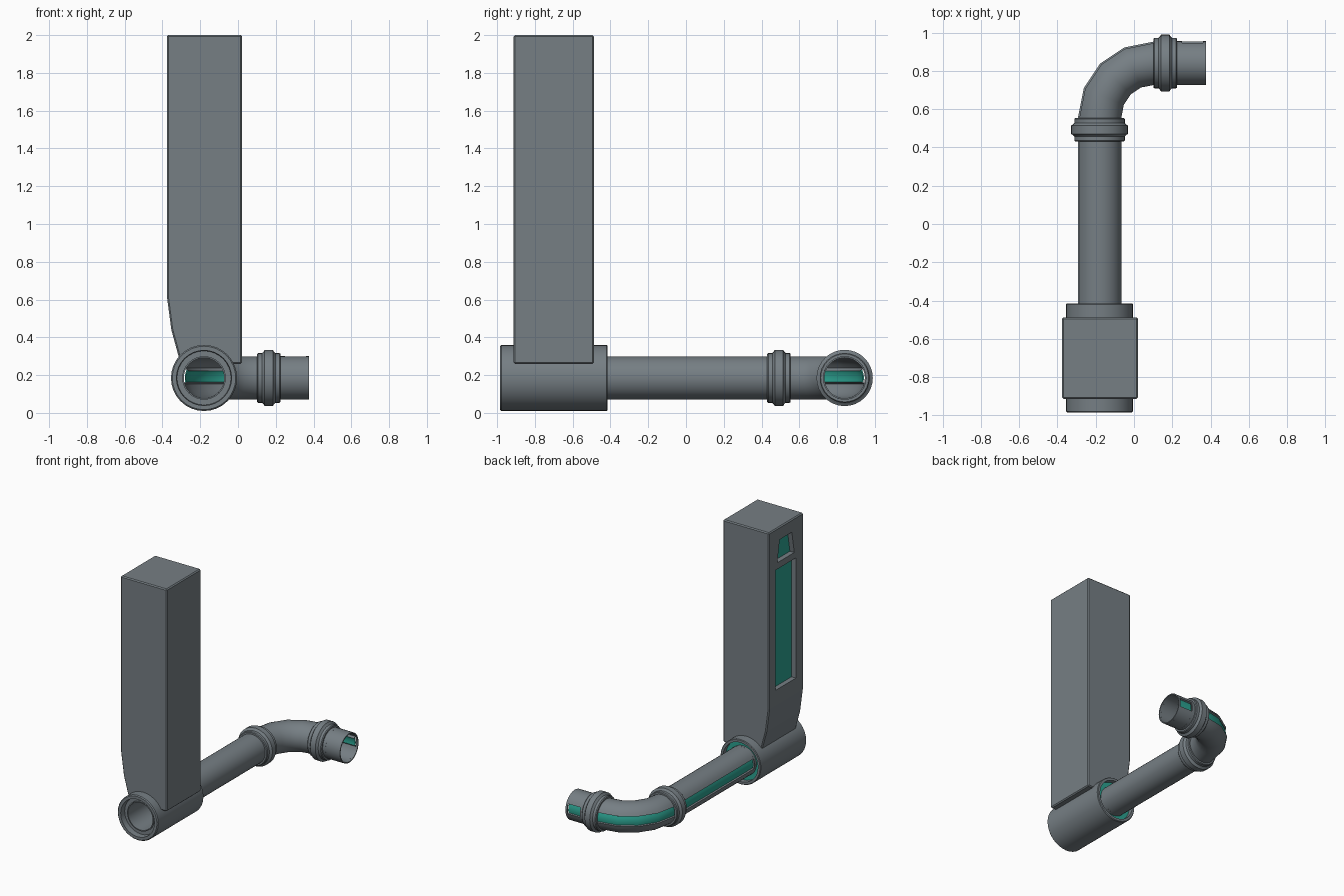
import bpy, bmesh, math
from mathutils import Vector

if "Cube" in bpy.data.objects:
    bpy.data.objects.remove(bpy.data.objects["Cube"])

def material(name, col):
    m = bpy.data.materials.new(name)
    m.diffuse_color = (*col, 1)
    m.use_nodes = True
    m.node_tree.nodes["Principled BSDF"].inputs["Base Color"].default_value = m.diffuse_color
    return m

GREY = material("slate grey", (0.18, 0.21, 0.23))
TEAL = material("teal glass", (0.025, 0.36, 0.28))
PX, PZ, PY = -0.18, 0.185, 0.84      # pipe axis: x of long run, height, y of short run
UP = Vector((0, 0, 1))

def finish(name, bm, mat, smooth=True):
    bmesh.ops.recalc_face_normals(bm, faces=bm.faces)
    me = bpy.data.meshes.new(name)
    bm.to_mesh(me)
    bm.free()
    ob = bpy.data.objects.new(name, me)
    bpy.context.collection.objects.link(ob)
    me.materials.append(mat)
    bpy.context.view_layer.objects.active = ob
    ob.select_set(True)
    if smooth:
        bpy.ops.object.shade_smooth_by_angle(angle=math.radians(35))
    ob.select_set(False)
    return ob

def prism(name, pts, offset, mat):
    """Extrude a planar polygon along an offset."""
    bm = bmesh.new()
    f = bm.faces.new([bm.verts.new(p) for p in pts])
    r = bmesh.ops.extrude_face_region(bm, geom=[f])
    vs = [g for g in r["geom"] if isinstance(g, bmesh.types.BMVert)]
    bmesh.ops.translate(bm, verts=vs, vec=offset)
    return finish(name, bm, mat, False)

def sweep(name, frames, profile, mat, closed_ends=True):
    """Sweep a closed (outward, up) profile along (point, outward) frames."""
    bm = bmesh.new()
    rings = [[bm.verts.new(Vector(p) + Vector(n) * a + UP * b) for a, b in profile]
             for p, n in frames]
    k = len(profile)
    for r0, r1 in zip(rings, rings[1:]):
        for i in range(k):
            j = (i + 1) % k
            bm.faces.new((r0[i], r0[j], r1[j], r1[i]))
    if closed_ends:
        bm.faces.new(rings[0])
        bm.faces.new(rings[-1])
    return finish(name, bm, mat)

def lathe(name, origin, axis, profile, mat, sides=32):
    """Turn a closed (along, radius) profile about a horizontal axis."""
    axis = Vector(axis)
    side = axis.cross(UP)
    bm = bmesh.new()
    rings = []
    for i in range(sides):
        t = 2 * math.pi * i / sides
        d = side * math.cos(t) + UP * math.sin(t)
        rings.append([bm.verts.new(Vector(origin) + axis * a + d * r) for a, r in profile])
    k = len(profile)
    for i in range(sides):
        r0, r1 = rings[i], rings[(i + 1) % sides]
        for j in range(k):
            m = (j + 1) % k
            bm.faces.new((r0[j], r0[m], r1[m], r1[j]))
    return finish(name, bm, mat)

def arc(r, a0, a1, n):
    return [(r * math.cos(math.radians(a0 + (a1 - a0) * i / n)),
             r * math.sin(math.radians(a0 + (a1 - a0) * i / n))) for i in range(n + 1)]

def cut(ob, cutter):
    m = ob.modifiers.new("cut", "BOOLEAN")
    m.object, m.operation, m.solver = cutter, "DIFFERENCE", "EXACT"
    bpy.context.view_layer.objects.active = ob
    bpy.ops.object.modifier_apply(modifier=m.name)
    bpy.data.objects.remove(cutter)

# Pipe wall with a slot on its outward side, and the glass strip set in the slot
S0, S1, R = -13, 25, 0.115
WALL = arc(R, S1, S0 + 360, 28) + [(0.09 * math.cos(math.radians(S0)), 0.09 * math.sin(math.radians(S0)))] \
    + arc(0.107, S0 + 356, S1 + 4, 26) \
    + [(0.09 * math.cos(math.radians(S1)), 0.09 * math.sin(math.radians(S1)))]
GLASS = arc(0.102, S0 - 1, S1 + 1, 4) + arc(0.095, S1 + 1, S0 - 1, 4)

def slotted(name, frames):
    sweep(name, frames, WALL, GREY)
    sweep(name + "_glass", frames, GLASS, TEAL)

def tube(name, origin, axis, length):
    lathe(name, origin, axis, [(0, R), (length, R), (length, 0.107), (0, 0.107)], GREY)

# Long straight pipe, elbow, short end pipe
L, B = (-1, 0, 0), (0, 1, 0)
tube("pipe_inside_socket", (PX, -0.95, PZ), B, 0.52)
slotted("long_pipe", [((PX, -0.43, PZ), L), ((PX, 0.49, PZ), L)])
elbow = [((PX, 0.49, PZ), L)]
for i in range(5):
    t = math.radians(22.5 * i)
    n = Vector((-math.cos(t), math.sin(t), 0))
    elbow.append((Vector((0.10, 0.56, PZ)) + n * 0.28, n))
elbow.append(((0.17, PY, PZ), B))
slotted("elbow", elbow)
tube("end_pipe_base", (0.17, PY, PZ), (1, 0, 0), 0.08)
slotted("end_pipe", [((0.25, PY, PZ), B), ((0.36, PY, PZ), B)])
tube("end_pipe_rim", (0.36, PY, PZ), (1, 0, 0), 0.015)

# Stepped couplings
RINGS = [(-0.062, 0.11), (-0.062, 0.127), (-0.056, 0.132), (-0.035, 0.132), (-0.027, 0.14),
         (-0.022, 0.149), (0.022, 0.149), (0.027, 0.14), (0.035, 0.132), (0.056, 0.132),
         (0.062, 0.127), (0.062, 0.11)]
for name, o, ax in (("long_coupling", (PX, 0.492, PZ), B),
                    ("end_coupling", (0.163, PY, PZ), (1, 0, 0))):
    lathe(name, o, ax, RINGS, GREY)

# Socket around the pipe, recessed at both ends, with a glass ring in the back
lathe("socket", (PX, 0, PZ), B,
      [(-0.978, 0.175), (-0.985, 0.168), (-0.985, 0.146), (-0.94, 0.143), (-0.94, 0.112),
       (-0.48, 0.112), (-0.48, 0.15), (-0.415, 0.152), (-0.415, 0.170), (-0.42, 0.175)], GREY)
lathe("socket_glass_ring", (PX, 0, PZ), B,
      [(-0.485, 0.151), (-0.45, 0.151), (-0.45, 0.112), (-0.485, 0.112)], TEAL)

# Tower with a tapered foot
outline = [(0.022, 2.0), (-0.377, 2.0), (-0.377, 0.62), (-0.353, 0.44), (-0.312, 0.29),
           (-0.30, 0.26), (0.022, 0.26)]
tower = prism("tower", [(x, -0.913, z) for x, z in outline], (0, 0.425, 0), GREY)
bev = tower.modifiers.new("bevel", "BEVEL")
bev.width, bev.segments, bev.limit_method = 0.008, 1, "ANGLE"
bev.angle_limit = math.radians(40)
bpy.context.view_layer.objects.active = tower
bpy.ops.object.modifier_apply(modifier="bevel")

# Clear the pipe bore, then sink the two windows into the left face and glaze them
cut(tower, prism("bore_cutter", [(PX + a, -1.0, PZ + b) for a, b in arc(0.113, 0, 348.75, 31)],
                 (0, 0.7, 0), GREY))
WINDOWS = {"large_window": [(-0.57, 0.74), (-0.82, 0.74), (-0.82, 1.68), (-0.57, 1.68)],
           "small_window": [(-0.59, 1.73), (-0.80, 1.73), (-0.77, 1.90), (-0.62, 1.90)]}
for name, pts in WINDOWS.items():
    cut(tower, prism("window_cutter", [(-0.42, y, z) for y, z in pts], (0.085, 0, 0), GREY))
    prism(name, [(-0.339, y, z) for y, z in pts], (0.008, 0, 0), TEAL)
